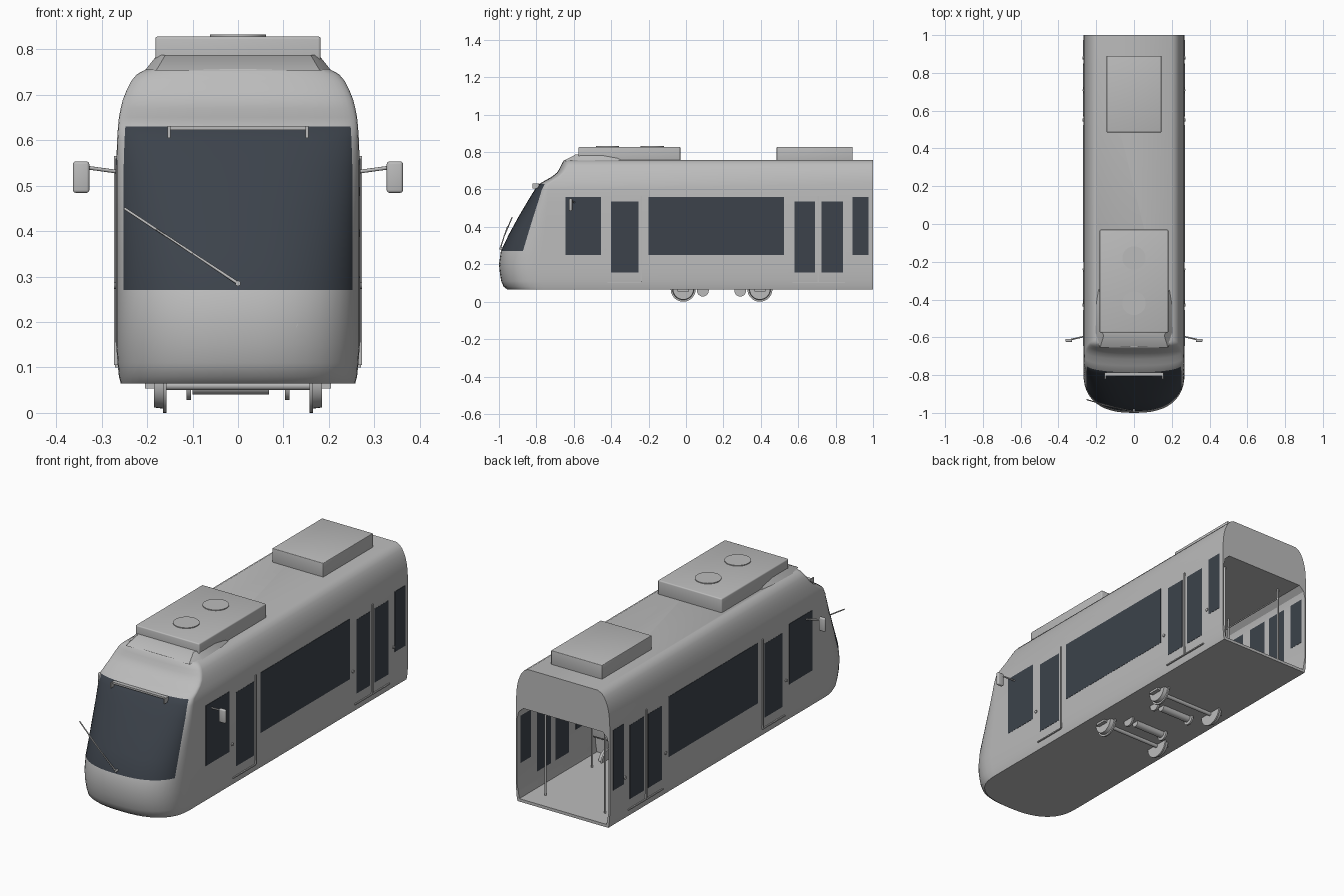
import bpy, bmesh, math
from mathutils import Vector

old = bpy.data.objects.get("Cube")
if old:
    bpy.data.objects.remove(old, do_unlink=True)


def material(name, color):
    m = bpy.data.materials.new(name)
    m.use_nodes = True
    m.diffuse_color = (*color, 1)
    m.node_tree.nodes["Principled BSDF"].inputs["Base Color"].default_value = (*color, 1)
    return m


GREY = material("body grey", (0.5, 0.5, 0.5))
GLASS = material("dark glass", (0.045, 0.055, 0.07))


def finish(name, bm, mats=(GREY,), smooth=True):
    bmesh.ops.recalc_face_normals(bm, faces=bm.faces)
    me = bpy.data.meshes.new(name)
    bm.to_mesh(me)
    bm.free()
    ob = bpy.data.objects.new(name, me)
    bpy.context.collection.objects.link(ob)
    for m in mats:
        me.materials.append(m)
    if smooth:
        shade(ob)
    return ob


def shade(ob):
    bpy.ops.object.select_all(action="DESELECT")
    ob.select_set(True)
    bpy.context.view_layer.objects.active = ob
    bpy.ops.object.shade_smooth_by_angle(angle=math.radians(32))


def box(name, lo, hi, mat=GREY, bevel=0):
    bm = bmesh.new()
    bmesh.ops.create_cube(bm, size=1)
    lo, hi = Vector(lo), Vector(hi)
    for v in bm.verts:
        v.co = (lo + hi) / 2 + v.co * (hi - lo)
    if bevel:
        bmesh.ops.bevel(bm, geom=bm.edges[:], offset=bevel, segments=3, profile=0.5, affect="EDGES")
    return finish(name, bm, (mat,), bool(bevel))


def rod(name, a, b, r, r2=None, sides=12):
    a, b = Vector(a), Vector(b)
    bm = bmesh.new()
    bmesh.ops.create_cone(bm, cap_ends=True, segments=sides, radius1=r,
                          radius2=r if r2 is None else r2, depth=(b - a).length)
    turn = (b - a).to_track_quat("Z", "Y")
    for v in bm.verts:
        v.co = turn @ v.co + (a + b) / 2
    return finish(name, bm)


def loft(bm, rings):
    """Skin closed rings of equal length and cap both ends."""
    loops = [[bm.verts.new(p) for p in ring] for ring in rings]
    n = len(loops[0])
    for a, b in zip(loops, loops[1:]):
        for i in range(n):
            j = (i + 1) % n
            bm.faces.new((a[i], a[j], b[j], b[i]))
    bm.faces.new(loops[0])
    bm.faces.new(loops[-1])


# Body shell: height, half width, nose position, nose depth
LAYERS = [
    (.065, .258, -.955, .2), (.08, .262, -.975, .21), (.11, .265, -.988, .22),
    (.15, .268, -.995, .22), (.2, .268, -1, .22), (.27, .268, -.99, .22),
    (.36, .268, -.947, .19), (.45, .268, -.898, .15), (.54, .268, -.845, .105),
    (.6, .266, -.808, .07), (.63, .264, -.785, .055), (.65, .262, -.75, .05),
    (.67, .258, -.715, .045), (.69, .253, -.69, .04), (.71, .245, -.677, .04),
    (.73, .235, -.667, .04), (.745, .222, -.66, .04), (.757, .2, -.65, .04)]
STEPS = 12


def outline(z, w, nose, depth):
    pts = [(-w, 1, z)]
    for i in range(-STEPS, STEPS + 1):
        t = abs(i) / STEPS * math.pi / 2
        x = math.copysign(w * math.sin(t) ** 0.8, i)
        pts.append((x, nose + depth * (1 - max(math.cos(t), 0) ** 0.8), z))
    return pts + [(w, 1, z)]


bm = bmesh.new()
loft(bm, [outline(*layer) for layer in LAYERS])
for f in bm.faces:
    c = f.calc_center_median()
    # windscreen
    if .27 < c.z < .63 and abs(c.x) < .249 and c.y < -.7 and len(f.verts) == 4:
        f.material_index = 1
body = finish("body", bm, (GREY, GLASS), False)

# Hollow cabin, open at the rear
half = [(.248, .08), (.26, .15), (.26, .49), (.252, .525), (.225, .55)]
section = half + [(-x, z) for x, z in reversed(half)]
bm = bmesh.new()
loft(bm, [[(x, y, z) for x, z in section] for y in (-.62, 1.1)])
cutter = finish("cabin_cutter", bm, (GREY,), False)
cutter.hide_render = True
cut = body.modifiers.new("cabin", "BOOLEAN")
cut.operation = "DIFFERENCE"
cut.solver = "EXACT"
cut.object = cutter
bpy.context.view_layer.objects.active = body
bpy.ops.object.modifier_apply(modifier="cabin")
bpy.data.objects.remove(cutter, do_unlink=True)
shade(body)

# Roof equipment
box("front_roof_unit", (-.182, -.575, .75), (.182, -.03, .828), bevel=.006)
box("rear_roof_unit", (-.145, .485, .75), (.145, .89, .828), bevel=.003)
for y in (-.18, -.42):
    rod("roof_fan", (0, y, .82), (0, y, .832), .062, sides=32)
low = [(.19, -.34), (.203, -.42), (.205, -.58), (.18, -.655)]
top = [(.17, -.4), (.178, -.45), (.178, -.56), (.16, -.59)]
bm = bmesh.new()
loft(bm, [[(x, y, z) for x, y in half + [(-x, y) for x, y in reversed(half)]]
          for half, z in ((low, .753), (top, .787))])
finish("roof_fairing", bm)

# Windscreen bar and wiper
box("screen_bar", (-.155, -.805, .622), (.155, -.785, .631))
for s in (-1, 1):
    box("screen_bar_end", (s * .152 - .003, -.82, .605), (s * .152 + .003, -.785, .631))
rod("wiper_pivot", (0, -.975, .285), (0, -.997, .285), .006)
rod("wiper_arm", (0, -.993, .285), (-.18, -.955, .404), .0035, .002)
rod("wiper_blade", (-.1, -.972, .351), (-.25, -.93, .45), .003)

# Windows and doors: start, end, bottom, top
PANES = [(-.645, -.455, .25, .56), (-.4, -.255, .155, .535), (-.2, .525, .25, .56),
         (.58, .69, .155, .535), (.725, .84, .155, .535), (.89, .975, .25, .56)]
for s in (-1, 1):
    side = "left" if s > 0 else "right"

    def span(name, x1, x2, y1, y2, z1, z2, mat=GREY, bevel=0):
        a, b = sorted((s * x1, s * x2))
        return box(f"{side}_{name}", (a, y1, z1), (b, y2, z2), mat, bevel)

    for y1, y2, z1, z2 in PANES:
        span("window", .2592, .269, y1, y2, z1, z2, GLASS)
    for y in (-.24, .708):
        span("door_post", .264, .2725, y - .004, y + .004, .105, .565)
    for y1, y2 in ((-.42, -.24), (.57, .85)):
        span("door_sill", .26, .271, y1, y2, .1, .106)
    for y in (-.43, .55, .88):
        rod(f"{side}_marker", (s * .26, y, .28), (s * .273, y, .28), .008)

    # Mirrors
    rod(f"{side}_mirror_arm", (s * .262, -.595, .53), (s * .335, -.612, .54), .004)
    span("mirror", .327, .363, -.625, -.608, .484, .553, bevel=.006)

    # Headlamps
    for x, z, y in ((.155, .211, -.945), (.138, .203, -.957), (.12, .195, -.968)):
        rod(f"{side}_headlamp", (s * x, y + .03, z), (s * x, y - .016, z), .014, .011, 20)

    # Wheels
    for y in (-.015, .395):
        rod(f"{side}_wheel", (s * .163, y, .067), (s * .185, y, .067), .058, .055, 32)
        rod(f"{side}_wheel_flange", (s * .157, y, .067), (s * .165, y, .067), .067, sides=32)
        span("axle_box", .185, .205, y - .03, y + .03, .054, .08)
    for y in (.09, .29):
        rod(f"{side}_brake_disc", (s * .103, y, .06), (s * .113, y, .06), .032, sides=24)

    # Seats and grab rails
    for y in (-.1, .1, .3):
        span("seat", .15, .255, y, y + .09, .16, .18, bevel=.005)
        span("seat_back", .15, .255, y + .085, y + .1, .17, .32, bevel=.005)
        span("seat_base", .2, .255, y + .02, y + .07, .08, .165)
    for y in (-.22, .52, .9):
        rod(f"{side}_pole", (s * .17, y, .078), (s * .17, y, .552), .005)
    rod(f"{side}_rail", (s * .17, -.22, .5), (s * .17, .9, .5), .004)

# Running gear and cab platform
for y in (-.015, .395):
    rod("axle", (-.16, y, .06), (.16, y, .06), .01)
for y in (.09, .29):
    rod("motor", (-.1, y, .06), (.068, y, .06), .02, sides=20)
box("cab_platform", (-.255, -.615, .075), (.255, -.45, .2))
